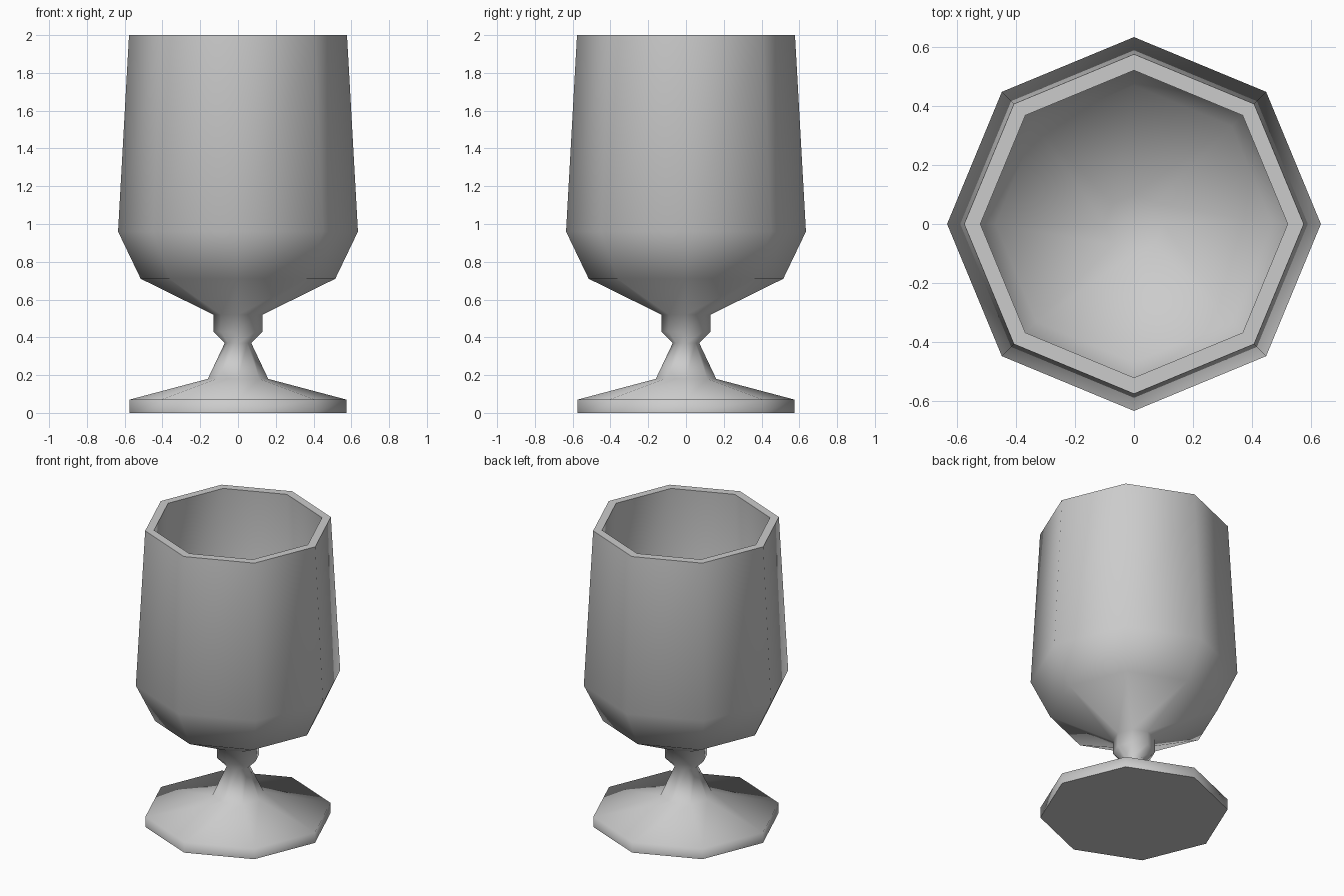
import bpy
import bmesh
from math import cos, sin, pi, radians

SIDES = 8

cube = bpy.data.objects.get("Cube")
if cube:
    bpy.data.objects.remove(cube, do_unlink=True)

# Plain grey glass
grey = bpy.data.materials.new("light_grey")
grey.use_nodes = True
colour = (0.6, 0.6, 0.6, 1)
grey.diffuse_color = colour
grey.node_tree.nodes["Principled BSDF"].inputs["Base Color"].default_value = colour


def lathe(name, profile, sharp_angle):
    """Spin a (radius, height) profile into an eight-sided solid."""
    bm = bmesh.new()
    rings = []
    for r, z in profile:
        if r == 0:
            rings.append([bm.verts.new((0, 0, z))] * SIDES)
        else:
            rings.append([bm.verts.new((r * cos(2 * pi * i / SIDES),
                                        r * sin(2 * pi * i / SIDES), z))
                          for i in range(SIDES)])
    for low, high in zip(rings, rings[1:]):
        for i in range(SIDES):
            j = (i + 1) % SIDES
            corners = dict.fromkeys((low[i], low[j], high[j], high[i]))
            bm.faces.new(list(corners))
    bmesh.ops.recalc_face_normals(bm, faces=bm.faces)
    mesh = bpy.data.meshes.new(name)
    bm.to_mesh(mesh)
    bm.free()
    mesh.materials.append(grey)
    obj = bpy.data.objects.new(name, mesh)
    bpy.context.collection.objects.link(obj)
    bpy.ops.object.select_all(action='DESELECT')
    obj.select_set(True)
    bpy.context.view_layer.objects.active = obj
    bpy.ops.object.shade_smooth_by_angle(angle=radians(sharp_angle))
    return obj


# Foot, stem, knob, bowl, rim and hollow inside in one continuous profile
foot = [(0, 0), (0.575, 0), (0.575, 0.07), (0.16, 0.18)]
stem = [(0.07, 0.37), (0.13, 0.43), (0.13, 0.52)]
bowl = [(0.515, 0.71), (0.635, 0.96), (0.577, 2)]
inside = [(0.522, 2), (0.575, 0.98), (0.47, 0.75), (0.1, 0.57), (0, 0.57)]
lathe("goblet", foot + stem + bowl + inside, 80)
